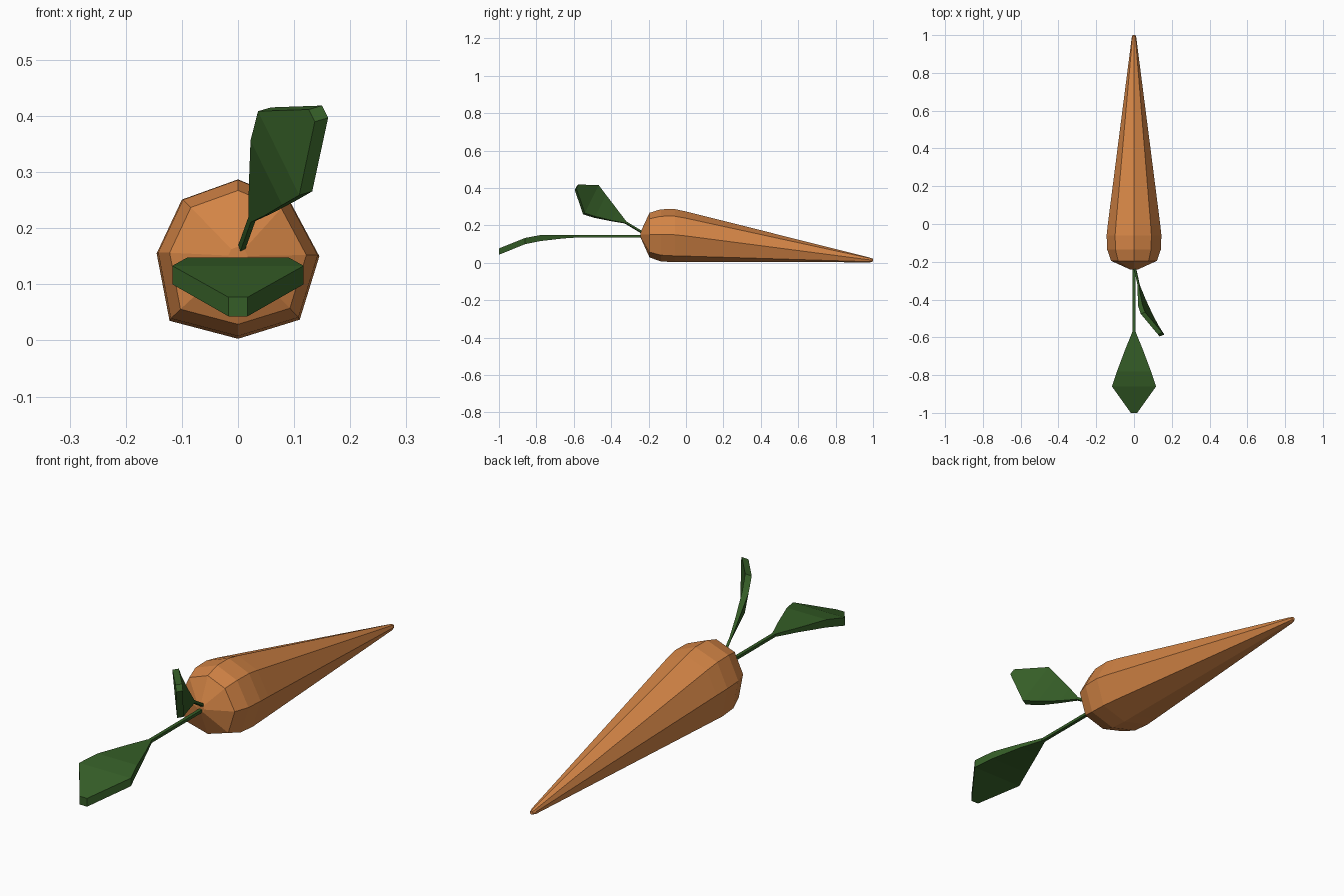
import bpy, bmesh
from mathutils import Vector, Matrix

if "Cube" in bpy.data.objects:
    bpy.data.objects.remove(bpy.data.objects["Cube"])


def material(name, color):
    m = bpy.data.materials.new(name)
    m.diffuse_color = color
    m.use_nodes = True
    m.node_tree.nodes["Principled BSDF"].inputs["Base Color"].default_value = m.diffuse_color
    return m


def loft(name, rings, mat, matrix=Matrix.Identity(4)):
    """Skin a list of equal-length point rings and cap both ends."""
    bm = bmesh.new()
    loops = [[bm.verts.new(p) for p in ring] for ring in rings]
    n = len(rings[0])
    for a, b in zip(loops, loops[1:]):
        for i in range(n):
            j = (i + 1) % n
            bm.faces.new((a[i], a[j], b[j], b[i]))
    bm.faces.new(loops[0])
    bm.faces.new(loops[-1])
    bmesh.ops.recalc_face_normals(bm, faces=bm.faces)
    me = bpy.data.meshes.new(name)
    bm.to_mesh(me)
    bm.free()
    me.materials.append(mat)
    ob = bpy.data.objects.new(name, me)
    ob.matrix_world = matrix
    bpy.context.collection.objects.link(ob)
    return ob


orange = material("carrot_orange", (0.65, 0.23, 0.06, 1))
green = material("leaf_green", (0.035, 0.11, 0.02, 1))

# Root: uneven octagon swept along y as (y, scale, centre height)
octagon = [(0, .142), (-.100, .106), (-.145, .010), (-.122, -.110),
           (0, -.142), (.110, -.108), (.145, .005), (.092, .104)]
stations = [(-.242, .12, .150), (-.195, .84, .148), (-.135, .98, .147),
            (-.06, 1.0, .145), (.0, .955, .139), (.985, .085, .015), (1.0, .05, .014)]
loft("carrot_root",
     [[(x * s, y, zc + z * s) for x, z in octagon] for y, s, zc in stations], orange)

# Stem and blade sections: (y, half width, top z, bottom z)
stem = [(-.22, .007, .148, .136), (-.58, .007, .148, .136)]
blade = [(-.57, .008, .148, .136), (-.66, .045, .148, .130), (-.78, .090, .148, .116),
         (-.86, .117, .133, .100), (-1.0, .017, .077, .043)]


def leaf(label, matrix):
    for part, sections in (("stem", stem), ("blade", blade)):
        rings = [[(-w, y, t), (w, y, t), (w, y, b), (-w, y, b)] for y, w, t, b in sections]
        loft(f"{label}_{part}", rings, green, matrix)


# Long leaf lies flat; the second is smaller, turned on edge and raised
leaf("long_leaf", Matrix.Identity(4))
back = -Vector((.181, -.838, .505)).normalized()
side = Vector((-.41, .44, .80))
side = (side - back * side.dot(back)).normalized()
turn = Matrix((side, back, side.cross(back))).transposed().to_4x4()
leaf("raised_leaf", Matrix.Translation((.025, -.325, .217)) @ turn
     @ Matrix.Scale(.78, 4) @ Matrix.Translation((0, .57, -.142)))
